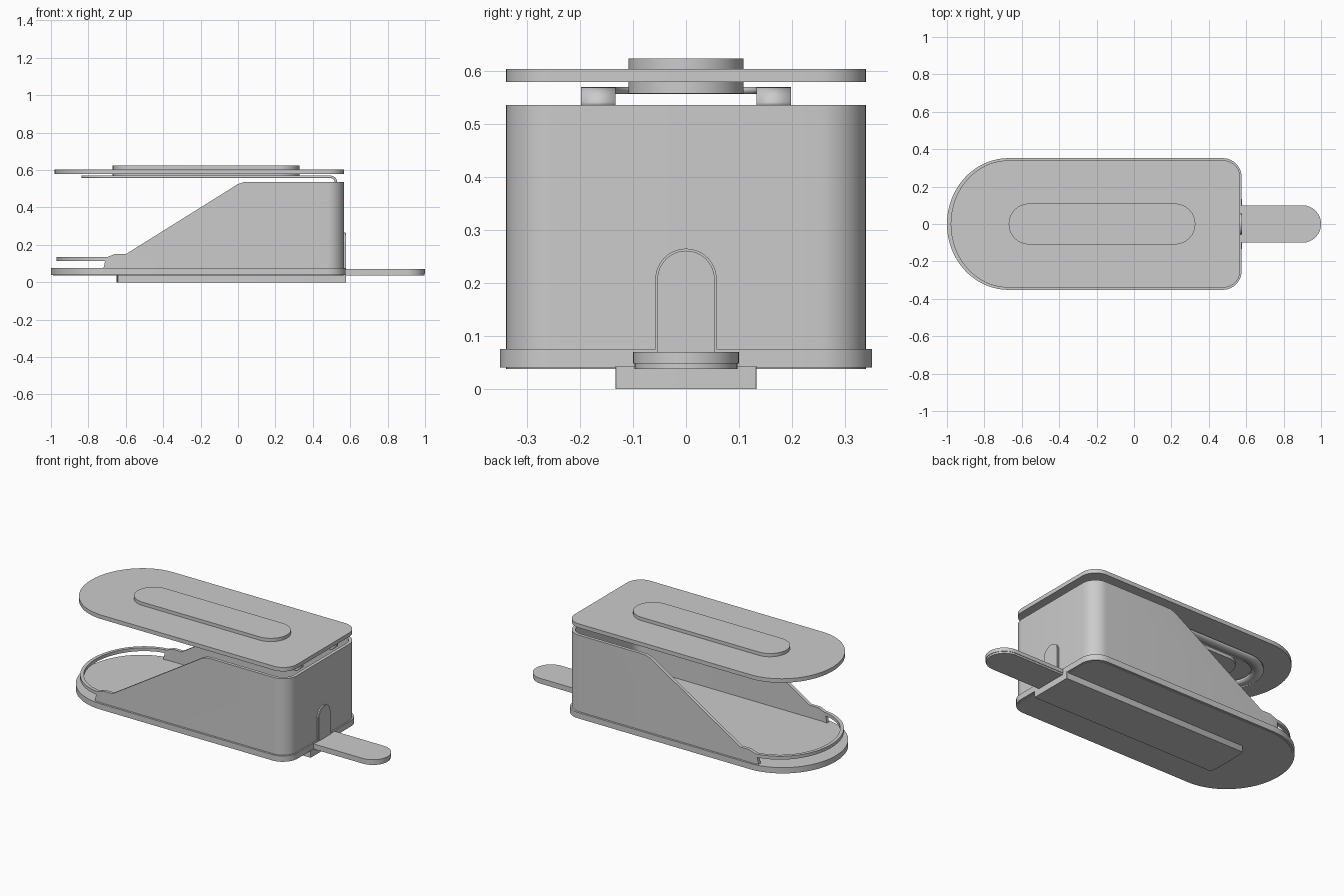
import bpy, bmesh
from math import sin, cos, pi

cube = bpy.data.objects.get("Cube")
if cube:
    bpy.data.objects.remove(cube, do_unlink=True)

grey = bpy.data.materials.new("light_grey")
grey.use_nodes = True
grey.diffuse_color = (0.6, 0.6, 0.6, 1)
grey.node_tree.nodes["Principled BSDF"].inputs["Base Color"].default_value = (0.6, 0.6, 0.6, 1)


def arc(cx, cy, rx, ry, start, end, steps):
    """Points on an elliptical arc, angles in units of pi."""
    angles = [pi * (start + (end - start) * i / steps) for i in range(steps + 1)]
    return [(cx + rx * cos(a), cy + ry * sin(a)) for a in angles]


def bullet(left, right, half, corner, reach):
    """Outline with a round left end and rounded right corners."""
    x, y = right - corner, half - corner
    return (arc(x, -y, corner, corner, -0.5, 0, 10) + arc(x, y, corner, corner, 0, 0.5, 10)
            + arc(left + reach, 0, reach, half, 0.5, 1.5, 48))


def stadium(left, right, r):
    return (arc(right - r, 0, r, r, -0.5, 0.5, 28) + arc(left + r, 0, r, r, 0.5, 1.5, 28))


def finish(name, bm):
    bmesh.ops.recalc_face_normals(bm, faces=bm.faces)
    mesh = bpy.data.meshes.new(name)
    bm.to_mesh(mesh)
    bm.free()
    mesh.materials.append(grey)
    obj = bpy.data.objects.new(name, mesh)
    bpy.context.collection.objects.link(obj)
    return obj


def smooth(obj):
    bpy.ops.object.select_all(action="DESELECT")
    obj.select_set(True)
    bpy.context.view_layer.objects.active = obj
    bpy.ops.object.shade_smooth_by_angle(angle=0.6)
    return obj


def prism(name, outline, low, high, place=lambda a, b, h: (a, b, h), inner=None):
    """Extrude an outline; with an inner outline it becomes a closed wall."""
    bm = bmesh.new()
    loops = []
    for pts in [outline] + ([inner] if inner else []):
        loops.append([[bm.verts.new(place(a, b, h)) for a, b in pts] for h in (low, high)])
    n = len(outline)
    for bottom, top in loops:
        for i in range(n):
            j = (i + 1) % n
            bm.faces.new((bottom[i], bottom[j], top[j], top[i]))
    for level in (0, 1):
        if inner:
            a, b = loops[0][level], loops[1][level]
            for i in range(n):
                j = (i + 1) % n
                bm.faces.new((a[i], a[j], b[j], b[i]))
        else:
            bm.faces.new(loops[0][level])
    return finish(name, bm)


# Base plate and the guide rail beneath it
smooth(prism("base_plate", bullet(-1, 0.575, 0.352, 0.1, 0.33), 0.04, 0.075))
smooth(prism("base_underside", bullet(-0.99, 0.565, 0.34, 0.09, 0.32), 0.037, 0.045))
smooth(prism("guide_rail", bullet(-0.65, 0.578, 0.133, 0.002, 0.01), 0, 0.042))

# Sliding tongue: wide upper slab on a slightly narrower one
smooth(prism("tongue_upper", stadium(0.4, 1, 0.1), 0.048, 0.07))
smooth(prism("tongue_lower", stadium(0.4, 0.997, 0.097), 0.037, 0.049))

# Body shell trimmed to a sloping side profile, with a slot under the low rim
body = prism("body_shell", bullet(-0.97, 0.567, 0.34, 0.09, 0.3), 0.072, 0.536,
             inner=bullet(-0.95, 0.547, 0.32, 0.07, 0.28))
side = [(-1.1, 0.115), (-0.71, 0.115), (-0.725, 0.05), (0.7, 0.05), (0.7, 0.6), (0.06, 0.6),
        (0.06, 0.536), (0.03, 0.535), (0, 0.525), (-0.6, 0.15), (-0.66, 0.15),
        (-0.7, 0.135), (-1.1, 0.135)]
cutter = prism("side_profile_cutter", side, -0.6, 0.6, lambda a, b, h: (a, h, b))
cutter.hide_render = True
trim = body.modifiers.new("trim", "BOOLEAN")
trim.operation, trim.solver, trim.object = "INTERSECT", "EXACT", cutter
bpy.context.view_layer.update()
trimmed = bpy.data.meshes.new_from_object(body.evaluated_get(bpy.context.evaluated_depsgraph_get()))
body.modifiers.clear()
body.data = trimmed
bpy.data.objects.remove(cutter, do_unlink=True)
smooth(body)

# Arched door panel, raised in two thin steps on the end wall
for name, r, depth in (("door_frame", 0.058, 0.575), ("door_panel", 0.054, 0.578)):
    arch = [(-r, 0.06), (r, 0.06)] + arc(0, 0.207, r, r, 0, 1, 24)
    smooth(prism(name, arch, 0.56, depth, lambda a, b, h: (h, a, b)))

# Lid with a long raised handle that passes through it
smooth(prism("lid", bullet(-0.98, 0.567, 0.34, 0.09, 0.31), 0.58, 0.604))
smooth(prism("lid_handle", stadium(-0.67, 0.328, 0.109), 0.558, 0.624))

# Flat U-shaped spring band whose two ends bend down onto the body
bend = arc(0.495, 0.535, 0.035, 0.035, 0, 0.5, 8)
bm = bmesh.new()
rows = []
for sign, span in ((1, bend), (-1, bend[::-1])):
    ends = [[bm.verts.new((x, sign * w, z)) for w in (0.133, 0.198)] for x, z in span]
    if sign == 1:
        rows += ends
        for a, b in zip(arc(-0.64, 0, 0.133, 0.133, 0.5, 1.5, 32),
                        arc(-0.64, 0, 0.198, 0.198, 0.5, 1.5, 32)):
            rows.append([bm.verts.new((*a, 0.57)), bm.verts.new((*b, 0.57))])
    else:
        rows += ends
for (a, b), (c, d) in zip(rows, rows[1:]):
    bm.faces.new((a, b, d, c))
band = finish("spring_band", bm)
if band.data.polygons[len(band.data.polygons) // 2].normal.z < 0:
    band.data.flip_normals()
thick = band.modifiers.new("thickness", "SOLIDIFY")
thick.thickness, thick.offset = 0.013, -1
smooth(band)
